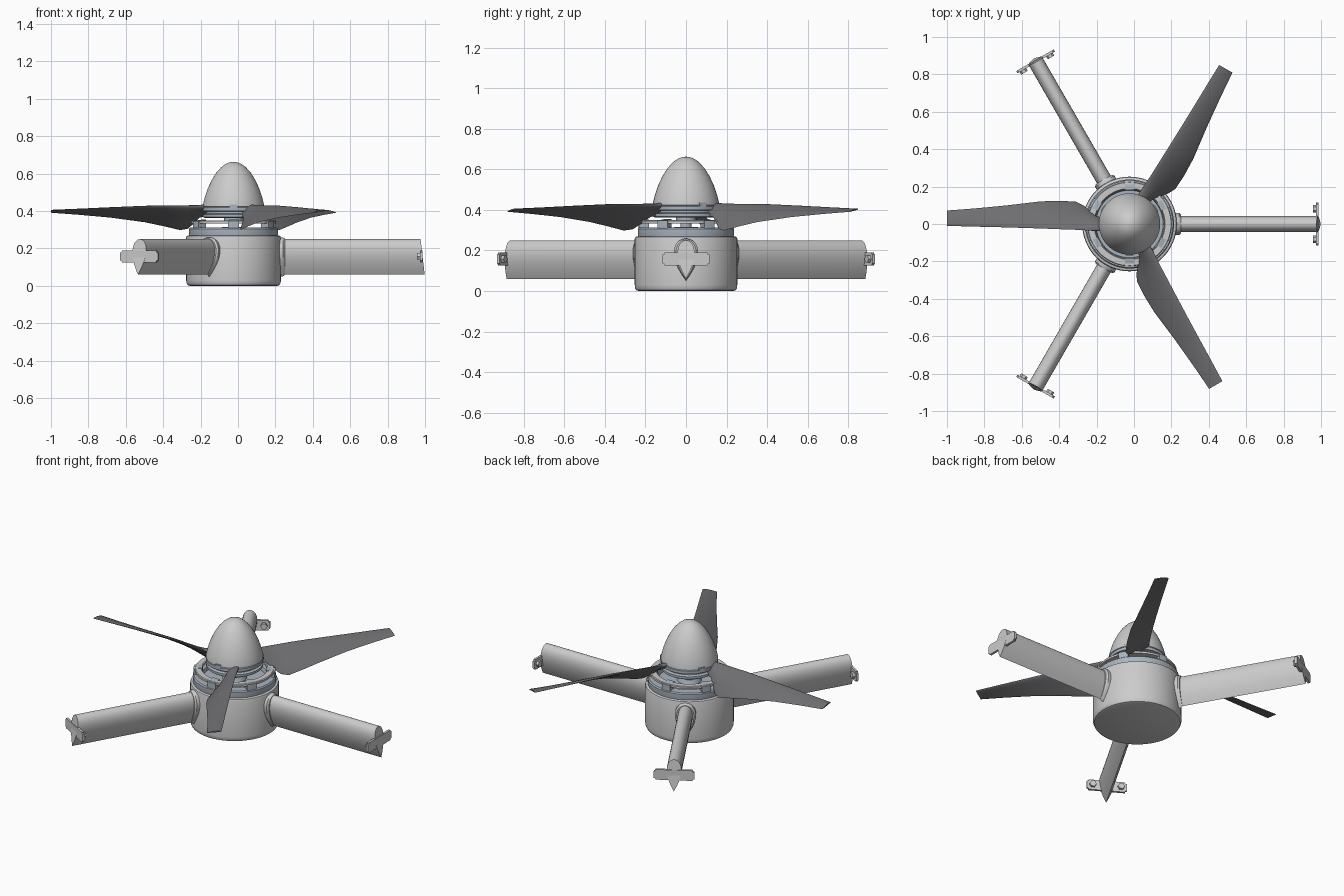
import bpy, bmesh, math
from mathutils import Matrix, Vector

if "Cube" in bpy.data.objects:
    bpy.data.objects.remove(bpy.data.objects["Cube"])

CX = -0.024  # hub axis


def material(name, rgb):
    m = bpy.data.materials.new(name)
    m.diffuse_color = (*rgb, 1)
    m.use_nodes = True
    m.node_tree.nodes["Principled BSDF"].inputs["Base Color"].default_value = m.diffuse_color
    return m


STEEL = material("blue_grey", (0.40, 0.46, 0.52))
DARK = material("dark_grey", (0.16, 0.16, 0.17))


def finish(bm, name, angle=0.0, mat=None, smooth=35):
    bmesh.ops.recalc_face_normals(bm, faces=bm.faces[:])
    me = bpy.data.meshes.new(name)
    bm.to_mesh(me)
    bm.free()
    ob = bpy.data.objects.new(name, me)
    bpy.context.collection.objects.link(ob)
    ob.matrix_world = Matrix.Translation((CX, 0, 0)) @ Matrix.Rotation(math.radians(angle), 4, 'Z')
    if mat:
        me.materials.append(mat)
    bpy.ops.object.select_all(action='DESELECT')
    ob.select_set(True)
    bpy.context.view_layer.objects.active = ob
    bpy.ops.object.shade_smooth_by_angle(angle=math.radians(smooth))
    return ob


def loft(bm, rings, cap=True, closed=False):
    vs = [[bm.verts.new(p) for p in r] for r in rings]
    n = len(vs[0])
    pairs = list(zip(vs, vs[1:])) + ([(vs[-1], vs[0])] if closed else [])
    for a, b in pairs:
        for i in range(n):
            j = (i + 1) % n
            bm.faces.new((a[i], a[j], b[j], b[i]))
    if cap and not closed:
        bm.faces.new(vs[0])
        bm.faces.new(vs[-1])


def lathe(name, profile, mat=None, closed=False, seg=64):
    bm = bmesh.new()
    loft(bm, [[(r * math.cos(2 * math.pi * i / seg), r * math.sin(2 * math.pi * i / seg), z)
               for i in range(seg)] for r, z in profile], closed=closed)
    return finish(bm, name, mat=mat)


def box(bm, centre, size):
    m = Matrix.Translation(centre) @ Matrix.Diagonal((*size, 1))
    bmesh.ops.create_cube(bm, size=1, matrix=m)


# Hub body and motor parts
lathe("hub_body", [(0.235, 0), (0.246, 0.004), (0.252, 0.016), (0.253, 0.03), (0.253, 0.258),
                   (0.250, 0.266), (0.243, 0.27)])
lathe("motor_base_ring", [(0.236, 0.265), (0.238, 0.272), (0.238, 0.305), (0.232, 0.312), (0.185, 0.312),
                          (0.18, 0.30), (0.18, 0.265)], STEEL, closed=True)
lathe("motor_floor", [(0.185, 0.262), (0.185, 0.29), (0.07, 0.29), (0.06, 0.315)], STEEL)
lathe("motor_top_ring", [(0.226, 0.334), (0.226, 0.346), (0.222, 0.35), (0.19, 0.35), (0.186, 0.346),
                         (0.186, 0.334)], closed=True)
lathe("drive_shaft", [(0.028, 0.28), (0.028, 0.345), (0.05, 0.35), (0.05, 0.375)], STEEL, seg=32)

# Raised clamps around the motor ring
for k in range(6):
    bm = bmesh.new()
    rings = []
    for i in range(5):
        a = math.radians(-7 + 3.5 * i)
        rings.append([(r * math.cos(a), r * math.sin(a), z)
                      for r, z in ((0.183, 0.305), (0.234, 0.305), (0.234, 0.347), (0.183, 0.354))])
    loft(bm, rings)
    finish(bm, "ring_clamp", 30 + 60 * k, STEEL)

# Spinner with its carrier discs
lathe("blade_carrier", [(0.155, 0.363), (0.162, 0.368), (0.162, 0.382), (0.145, 0.387), (0.145, 0.397),
                        (0.164, 0.40), (0.164, 0.418), (0.158, 0.424)], STEEL)
lathe("spinner", [(0.155, 0.42), (0.164, 0.424), (0.163, 0.435), (0.153, 0.475), (0.138, 0.52),
                  (0.117, 0.565), (0.092, 0.605), (0.065, 0.635), (0.042, 0.652), (0.02, 0.66),
                  (0.002, 0.663)])
for k in range(3):
    bm = bmesh.new()
    box(bm, (0.158, 0, 0.425), (0.02, 0.045, 0.022))
    bmesh.ops.bevel(bm, geom=bm.edges[:], offset=0.004, segments=2, affect='EDGES')
    finish(bm, "spinner_clip", 30 + 120 * k, STEEL)

# Twisted blades: radius, leading (offset, z), trailing (offset, z), thickness
STATIONS = [
    (0.12, -0.037, 0.43, 0.030, 0.375, 0.030),
    (0.18, -0.037, 0.43, 0.042, 0.365, 0.028),
    (0.21, -0.035, 0.43, 0.068, 0.335, 0.025),
    (0.245, -0.033, 0.43, 0.098, 0.305, 0.023),
    (0.285, -0.031, 0.43, 0.119, 0.298, 0.021),
    (0.37, -0.028, 0.43, 0.124, 0.318, 0.018),
    (0.475, -0.024, 0.427, 0.121, 0.340, 0.016),
    (0.66, -0.018, 0.419, 0.099, 0.365, 0.013),
    (0.83, -0.014, 0.411, 0.083, 0.380, 0.010),
    (0.976, -0.010, 0.404, 0.072, 0.391, 0.008),
]


def blade_section(r, t0, z0, t1, z1, thick):
    lead, trail = Vector((r, -t0, z0)), Vector((r, -t1, z1))
    chord = trail - lead
    normal = Vector((0, -chord.z, chord.y)).normalized()
    if normal.z < 0:
        normal.negate()
    pts = []
    for i in range(20):
        u = 2 * math.pi * i / 20
        c = (1 - math.cos(u)) / 2
        h = math.sin(u) * math.cos(u / 2) ** 2 * 0.4 + math.sin(u) * 0.25
        camber = 0.25 * thick * math.sin(math.pi * c)
        pts.append(lead + chord * c + normal * (h * thick + camber))
    return pts


for angle in (60, 180, 300):
    bm = bmesh.new()
    loft(bm, [blade_section(*s) for s in STATIONS])
    finish(bm, "rotor_blade", angle, DARK, 50)


# Struts with a teardrop section, round above and sharp below
def teardrop(r_top, r_bottom, half_w, half_h):
    pts = []
    for i in range(32):
        u = 2 * math.pi * i / 32
        f = (1 - math.cos(u)) / 2
        y = half_w / 0.77 * math.sin(u) * abs(math.cos(u / 2))
        pts.append((r_top + (r_bottom - r_top) * f, y, 0.155 + half_h * math.cos(u)))
    return pts


for angle in (0, 120, 240):
    bm = bmesh.new()
    loft(bm, [teardrop(0.2, 0.2, 0.042, 0.095), teardrop(1.0, 1.022, 0.042, 0.095)])
    finish(bm, "strut", angle, smooth=40)

    # Collar where the strut meets the hub
    bm = bmesh.new()
    loft(bm, [teardrop(0.22, 0.22, 0.060, 0.104), teardrop(0.265, 0.265, 0.060, 0.104),
              teardrop(0.274, 0.274, 0.050, 0.098)])
    finish(bm, "strut_collar", angle, smooth=40)

    # Mounting tab across the strut end
    bm = bmesh.new()
    box(bm, (1.004, 0, 0.157), (0.014, 0.232, 0.064))
    corners = [e for e in bm.edges if abs(e.verts[0].co.x - e.verts[1].co.x) > 0.01]
    bmesh.ops.bevel(bm, geom=corners, offset=0.01, segments=3, affect='EDGES')
    finish(bm, "mounting_tab", angle)

    # Hexagonal bolts on the inner side of the tab
    for side in (-1, 1):
        bm = bmesh.new()
        m = Matrix.Translation((0.99, side * 0.082, 0.157)) @ Matrix.Rotation(math.pi / 2, 4, 'Y')
        bmesh.ops.create_cone(bm, cap_ends=True, segments=6, radius1=0.02, radius2=0.02, depth=0.018, matrix=m)
        finish(bm, "tab_bolt", angle)
